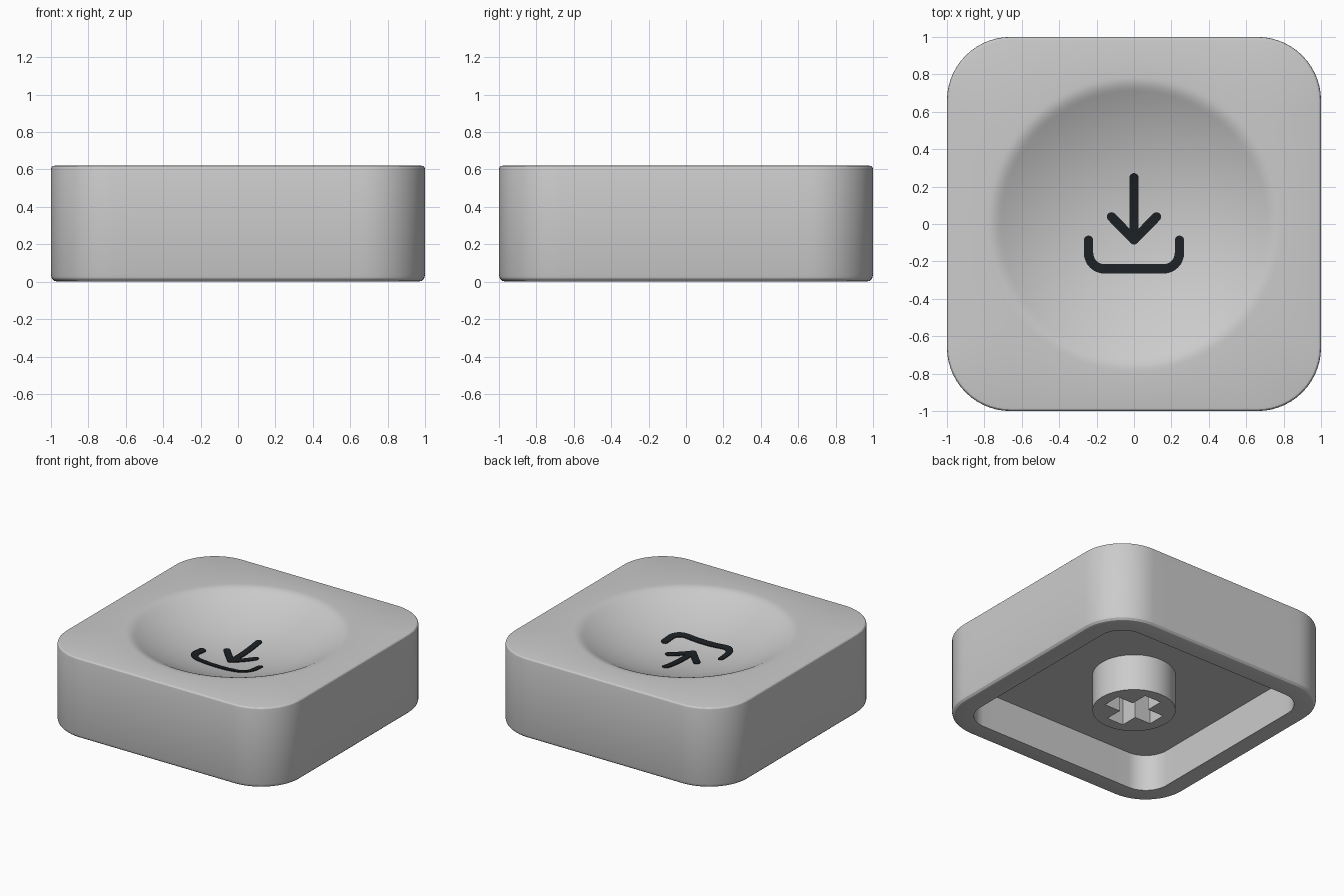
import bpy, bmesh
from math import sin, cos, pi, sqrt, hypot
from mathutils import Vector

if "Cube" in bpy.data.objects:
    bpy.data.objects.remove(bpy.data.objects["Cube"])

TOP, CEIL = 0.62, 0.28
RIM, DEPTH = 0.75, 0.2
BALL = (RIM**2 + DEPTH**2) / (2 * DEPTH)


def dish_z(r):
    # spherical dish blended softly into the flat top
    a = (BALL - DEPTH) - sqrt(BALL**2 - r * r)
    k = 0.02
    h = max(k - abs(a), 0) / k
    return TOP + min(a, 0) - h * h * k / 4


def rounded_square(inset, z, radius=0.34, arc=14, side=12):
    half, r = 1 - inset, radius - inset
    c = half - r
    pts = []
    for q in range(4):
        quarter = [(c + r * cos(pi / 2 * i / arc), c + r * sin(pi / 2 * i / arc)) for i in range(arc + 1)]
        quarter += [(c - 2 * c * i / side, half) for i in range(1, side)]
        for x, y in quarter:
            for _ in range(q):
                x, y = -y, x
            pts.append(Vector((x, y, z)))
    return pts


def circle_ring(r):
    return [Vector((p.x, p.y, 0)).normalized() * r + Vector((0, 0, dish_z(r))) for p in rounded_square(0, 0)]


def finish(bm, name, angle=0.5):
    bmesh.ops.recalc_face_normals(bm, faces=bm.faces[:])
    mesh = bpy.data.meshes.new(name)
    bm.to_mesh(mesh)
    bm.free()
    ob = bpy.data.objects.new(name, mesh)
    bpy.context.collection.objects.link(ob)
    bpy.ops.object.select_all(action='DESELECT')
    ob.select_set(True)
    bpy.context.view_layer.objects.active = ob
    bpy.ops.object.shade_smooth_by_angle(angle=angle)
    return ob


# keycap shell: one loft from the cavity ceiling, around the outside, into the dish
rings = [rounded_square(0.153, CEIL), rounded_square(0.153, 0)]
for i in range(4):
    t = pi / 2 * i / 3
    rings.append(rounded_square(0.035 * (1 - sin(t)), 0.035 * (1 - cos(t))))
for i in range(4):
    t = pi / 2 * i / 3
    rings.append(rounded_square(0.018 * (1 - cos(t)), TOP - 0.018 * (1 - sin(t))))
for r in [0.80, 0.785, 0.77, 0.755, 0.74, 0.725, 0.71, 0.69] + [0.64 - 0.06 * i for i in range(11)]:
    rings.append(circle_ring(r))
bm = bmesh.new()
loops = [[bm.verts.new(p) for p in ring] for ring in rings]
n = len(loops[0])
for a, b in zip(loops, loops[1:]):
    for i in range(n):
        bm.faces.new((a[i], a[(i + 1) % n], b[(i + 1) % n], b[i]))
bm.faces.new(loops[0])
bm.faces.new(loops[-1])
finish(bm, "keycap_shell")

# stem: round post with a cross-shaped socket
curve = bpy.data.curves.new("switch_stem", 'CURVE')
curve.dimensions, curve.fill_mode = '2D', 'BOTH'
curve.extrude = (CEIL + 0.01) / 2
L, W = 0.205, 0.07
cross = []
for q in range(4):
    for x, y in [(L, -W), (L, W), (W, W)]:
        for _ in range(q):
            x, y = -y, x
        cross.append((x, y))
post = [(0.29 * cos(2 * pi * i / 64), 0.29 * sin(2 * pi * i / 64)) for i in range(64)]
for outline in (post, cross):
    s = curve.splines.new('POLY')
    s.points.add(len(outline) - 1)
    for p, (x, y) in zip(s.points, outline):
        p.co = (x, y, 0, 1)
    s.use_cyclic_u = True
stem = bpy.data.objects.new("switch_stem", curve)
stem.location.z = curve.extrude
bpy.context.collection.objects.link(stem)
bpy.context.view_layer.update()
bpy.ops.object.select_all(action='DESELECT')
stem.select_set(True)
bpy.context.view_layer.objects.active = stem
bpy.ops.object.convert(target='MESH')
bpy.ops.object.shade_smooth_by_angle(angle=0.5)

# dark download icon: round-ended strokes draped on the dish
dark = bpy.data.materials.new("icon_dark")
dark.diffuse_color = (0.012, 0.015, 0.018, 1)
dark.use_nodes = True
dark.node_tree.nodes["Principled BSDF"].inputs["Base Color"].default_value = dark.diffuse_color
HW = 0.025


def stroke(name, path):
    pts = [Vector(p) for p in path]
    d0, d1 = (pts[1] - pts[0]).normalized(), (pts[-1] - pts[-2]).normalized()
    samples = [(pts[0] - d0 * HW * cos(t), d0, HW * sin(t)) for t in (0.15, 0.4, 0.8, 1.2)]
    for i, p in enumerate(pts):
        d = (pts[min(i + 1, len(pts) - 1)] - pts[max(i - 1, 0)]).normalized()
        samples.append((p, d, HW))
    samples += [(pts[-1] + d1 * HW * cos(t), d1, HW * sin(t)) for t in (1.2, 0.8, 0.4, 0.15)]
    bm = bmesh.new()
    sections = []
    for p, d, w in samples:
        side = Vector((-d.y, d.x)) * w
        sec = []
        for q, dz in ((p + side, 0.006), (p - side, 0.006), (p - side, -0.03), (p + side, -0.03)):
            sec.append(bm.verts.new((q.x, q.y, dish_z(hypot(q.x, q.y)) + dz)))
        sections.append(sec)
    for a, b in zip(sections, sections[1:]):
        for i in range(4):
            bm.faces.new((a[i], a[(i + 1) % 4], b[(i + 1) % 4], b[i]))
    bm.faces.new(sections[0])
    bm.faces.new(sections[-1])
    finish(bm, name).data.materials.append(dark)


def line(a, b, steps=6):
    return [Vector(a).lerp(Vector(b), i / steps) for i in range(steps + 1)]


stroke("arrow_shaft", line((0, 0.247), (0, -0.085)))
for s, side in ((-1, "left"), (1, "right")):
    stroke("arrow_head_" + side, line((s * 0.12, 0.038), (0, -0.085)))

R = 0.085
right = [(0.243 - R + R * cos(t), -0.24 + R - R * sin(t)) for t in [pi / 2 * i / 8 for i in range(9)]]
right = [(0.243, -0.087)] + right
left = [(-x, y) for x, y in right]
stroke("tray", left + [(x, -0.24) for x in (-0.08, 0, 0.08)] + right[::-1])
